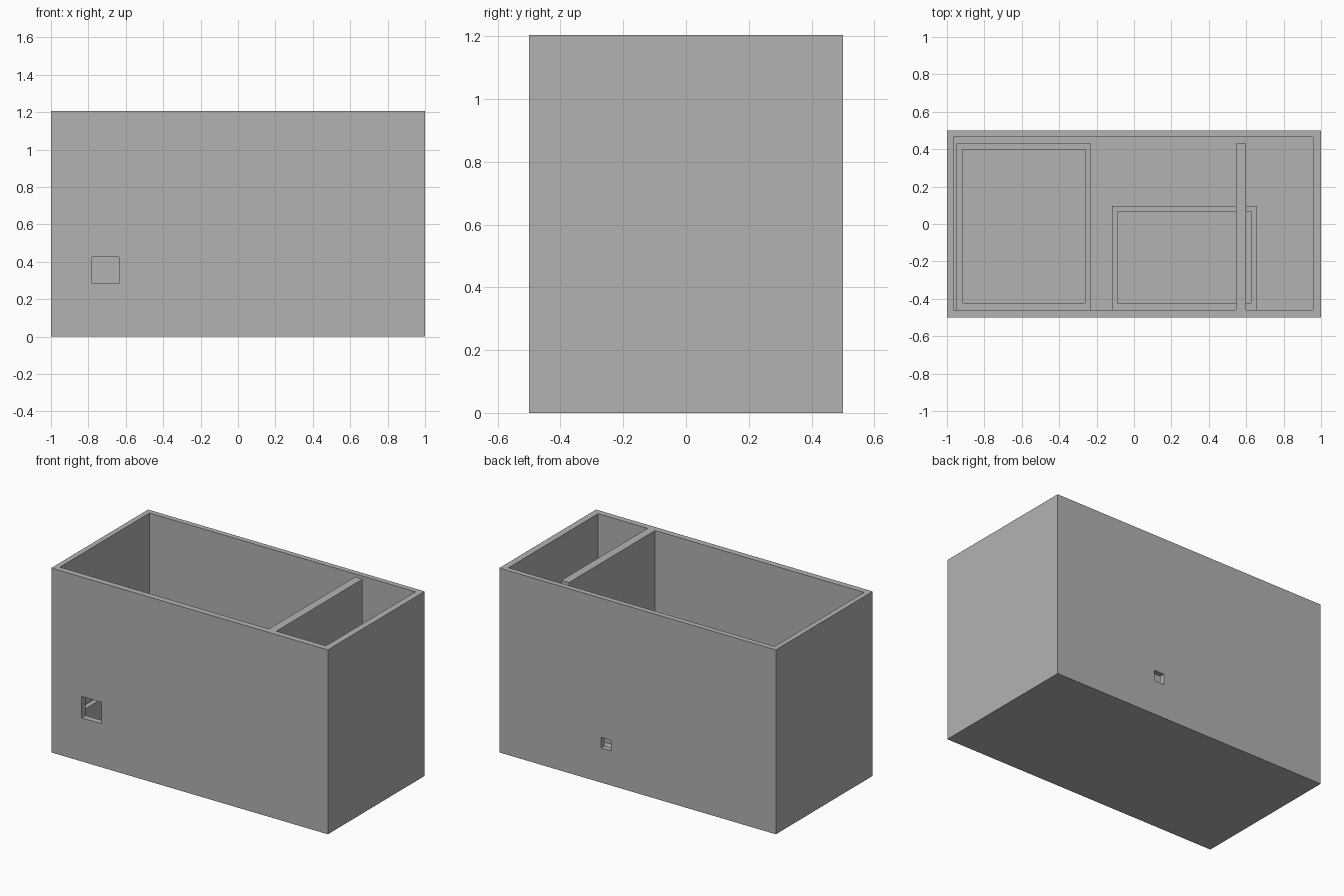
import bpy
import bmesh
from mathutils import Vector

default = bpy.data.objects.get("Cube")
if default:
    bpy.data.objects.remove(default, do_unlink=True)

# One plain grey for the whole tank
grey = bpy.data.materials.new("plain_grey")
grey.use_nodes = True
grey.diffuse_color = (0.448, 0.448, 0.448, 1)
grey.node_tree.nodes["Principled BSDF"].inputs["Base Color"].default_value = grey.diffuse_color


def box(name, low, high):
    """Axis-aligned box between two opposite corners."""
    low, high = Vector(low), Vector(high)
    bm = bmesh.new()
    bmesh.ops.create_cube(bm, size=1)
    bmesh.ops.scale(bm, vec=high - low, verts=bm.verts)
    bmesh.ops.translate(bm, vec=(low + high) / 2, verts=bm.verts)
    mesh = bpy.data.meshes.new(name)
    bm.to_mesh(mesh)
    bm.free()
    mesh.materials.append(grey)
    obj = bpy.data.objects.new(name, mesh)
    bpy.context.collection.objects.link(obj)
    return obj


def cut(target, low, high):
    """Subtract a box from the target and discard the cutter."""
    cutter = box("cutter", low, high)
    cutter.hide_render = True
    mod = target.modifiers.new("cut", "BOOLEAN")
    mod.operation = "DIFFERENCE"
    mod.solver = "EXACT"
    mod.object = cutter
    bpy.context.view_layer.objects.active = target
    bpy.ops.object.modifier_apply(modifier=mod.name)
    bpy.data.objects.remove(cutter, do_unlink=True)


HEIGHT = 1.205
FLOOR = 0.04
RIM = 0.22
FRONT = -0.46

# Open-topped outer shell with a front and a back port
shell = box("outer_shell", (-1, -0.5, 0), (1, 0.5, HEIGHT))
cut(shell, (-0.965, FRONT, FLOOR), (0.957, 0.465, HEIGHT + 0.1))
cut(shell, (-0.78, -0.6, 0.285), (-0.635, -0.44, 0.425))
cut(shell, (0.192, 0.44, 0.226), (0.264, 0.6, 0.295))

# Full-height divider that stops short of the back wall
box("divider_wall", (0.545, FRONT, FLOOR), (0.6, 0.43, HEIGHT))


def tray(name, x0, x1, back, wall):
    """Low open frame standing on the floor against the front wall."""
    frame = box(name, (x0, FRONT, FLOOR), (x1, back, RIM))
    cut(frame, (x0 + wall, -0.422, 0), (x1 - wall, back - wall, 1))


tray("large_floor_frame", -0.948, -0.23, 0.43, 0.033)
tray("small_floor_frame", -0.117, 0.655, 0.097, 0.03)
